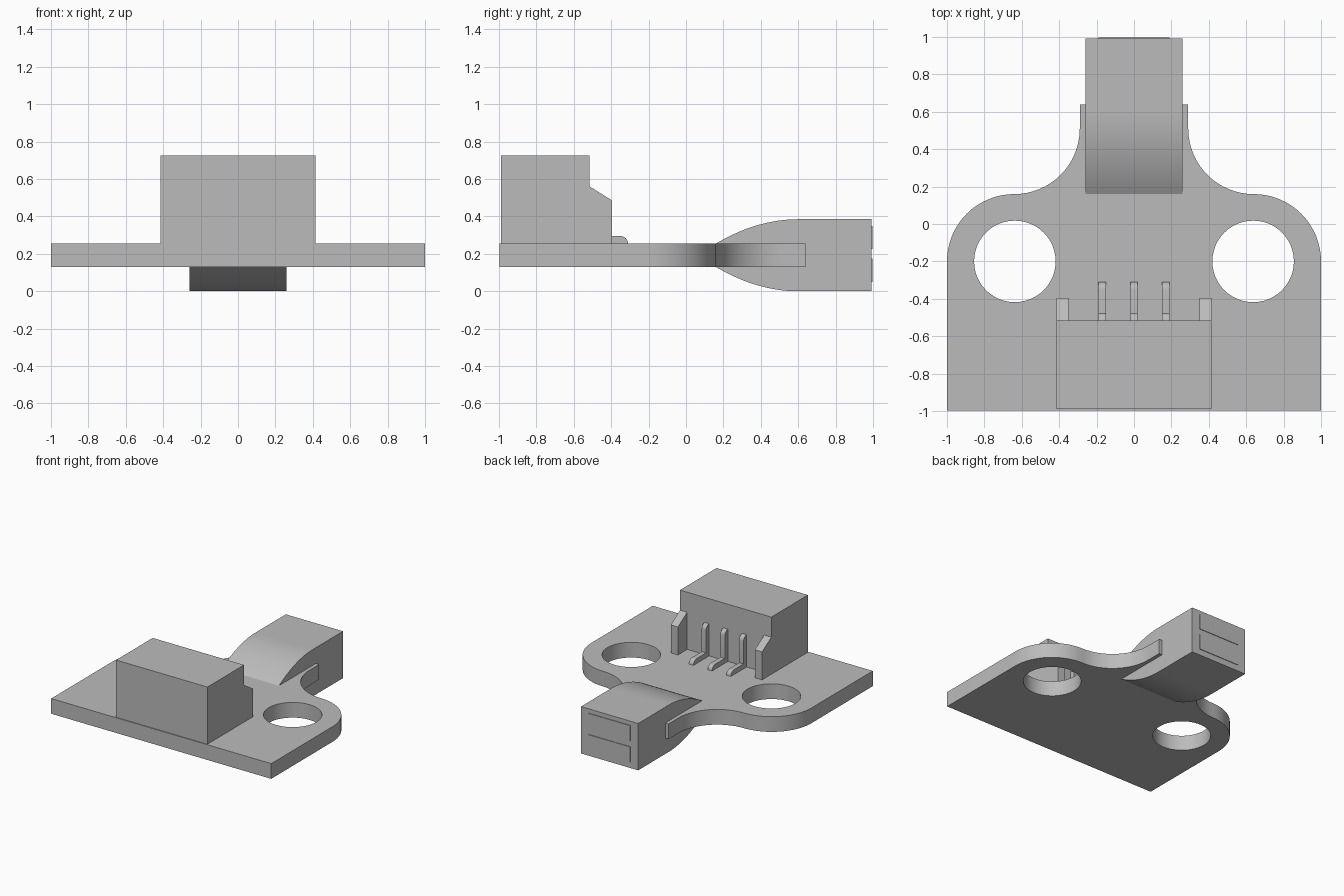
import bpy
import bmesh
from math import sin, cos, radians

cube = bpy.data.objects.get("Cube")
if cube:
    bpy.data.objects.remove(cube)

# Single grey finish
grey = bpy.data.materials.new("plain grey")
grey.use_nodes = True
color = (0.5, 0.5, 0.5, 1)
grey.diffuse_color = color
grey.node_tree.nodes["Principled BSDF"].inputs["Base Color"].default_value = color


def arc(cx, cy, r, start, end, steps=16):
    angles = [radians(start + (end - start) * i / steps) for i in range(steps + 1)]
    return [(cx + r * cos(a), cy + r * sin(a)) for a in angles]


def finish(obj, smooth=False):
    obj.data.materials.append(grey)
    if smooth:
        bpy.ops.object.select_all(action='DESELECT')
        obj.select_set(True)
        bpy.context.view_layer.objects.active = obj
        bpy.ops.object.shade_smooth_by_angle(angle=radians(30))
    return obj


def side_prism(name, profile, x0, x1, smooth=False):
    """Extrude a (y, z) profile from x0 to x1."""
    bm = bmesh.new()
    face = bm.faces.new([bm.verts.new((x0, y, z)) for y, z in profile])
    grown = bmesh.ops.extrude_face_region(bm, geom=[face])["geom"]
    verts = [v for v in grown if isinstance(v, bmesh.types.BMVert)]
    bmesh.ops.translate(bm, verts=verts, vec=(x1 - x0, 0, 0))
    bmesh.ops.recalc_face_normals(bm, faces=bm.faces)
    mesh = bpy.data.meshes.new(name)
    bm.to_mesh(mesh)
    bm.free()
    obj = bpy.data.objects.new(name, mesh)
    bpy.context.collection.objects.link(obj)
    return finish(obj, smooth)


def box(name, x0, x1, y0, y1, z0, z1):
    return side_prism(name, [(y0, z0), (y1, z0), (y1, z1), (y0, z1)], x0, x1)


BOTTOM, TOP = 0.13, 0.255

# Board: rounded shoulders flowing into a neck, with two mounting holes
half = [(1, -0.997)] + arc(0.64, -0.2, 0.36, 0, 90)
half += arc(0.64, 0.51, 0.35, 270, 180)[1:] + [(0.29, 0.64)]
outline = half + [(-x, y) for x, y in reversed(half)]
holes = [arc(s * 0.637, -0.2, 0.218, 0, 360, 48)[:-1] for s in (-1, 1)]
curve = bpy.data.curves.new("board", 'CURVE')
curve.dimensions = '2D'
curve.fill_mode = 'BOTH'
curve.extrude = (TOP - BOTTOM) / 2
for loop in [outline] + holes:
    spline = curve.splines.new('POLY')
    spline.points.add(len(loop) - 1)
    for point, (x, y) in zip(spline.points, loop):
        point.co = (x, y, 0, 1)
    spline.use_cyclic_u = True
board = bpy.data.objects.new("board", curve)
board.location.z = (TOP + BOTTOM) / 2
bpy.context.collection.objects.link(board)
bpy.ops.object.select_all(action='DESELECT')
board.select_set(True)
bpy.context.view_layer.objects.active = board
bpy.ops.object.convert(target='MESH')
board = bpy.context.view_layer.objects.active
bm = bmesh.new()
bm.from_mesh(board.data)
bmesh.ops.remove_doubles(bm, verts=bm.verts, dist=0.0001)
bmesh.ops.recalc_face_normals(bm, faces=bm.faces)
bm.to_mesh(board.data)
bm.free()
finish(board, True)

# Connector housing with a chamfered bracket on each side
box("connector_housing", -0.415, 0.415, -0.99, -0.515, TOP, 0.725)
bracket = [(-0.515, TOP), (-0.395, TOP), (-0.395, 0.485), (-0.515, 0.56)]
side_prism("left_bracket", bracket, 0.35, 0.415)
side_prism("right_bracket", bracket, -0.415, -0.35)

# Bent pins: upright against the housing, with a rounded foot on the board
pin = [(-0.515, TOP), (-0.31, TOP)]
pin += arc(-0.35, TOP, 0.04, 15, 90, 5)
pin += [(-0.475, 0.295)] + arc(-0.515, 0.48, 0.04, 0, 90, 5)
for name, x in (("right_pin", -0.17), ("middle_pin", 0), ("left_pin", 0.17)):
    side_prism(name, pin, x - 0.02, x + 0.02, True)

# Plug body: parabolic taper swelling from the board into a block
MID, BULGE = 0.1925, 0.1925
taper = []
for i in range(17):
    t = i / 16
    taper.append((0.16 + 0.44 * t, BULGE - 0.13 * (1 - t) ** 2))
taper.append((0.992, BULGE))
profile = [(y, MID + h) for y, h in taper]
profile += [(y, MID - h) for y, h in reversed(taper)]
side_prism("plug_body", profile, -0.26, 0.26, True)

# Two thin contact plates on the rear end
for name, z in (("lower_plate", 0.05), ("upper_plate", 0.225)):
    box(name, -0.19, 0.19, 0.99, 0.997, z, z + 0.125)
